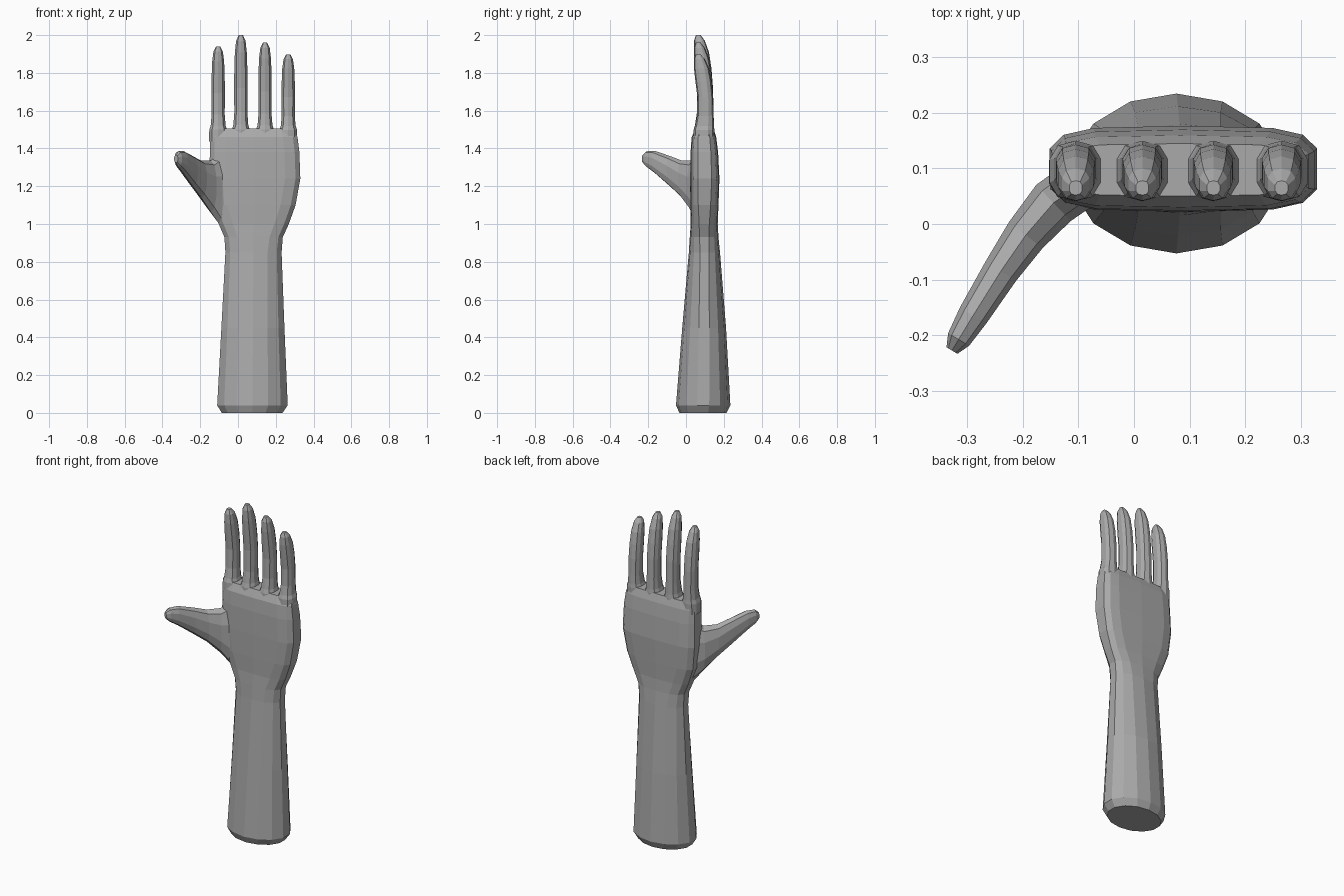
import bpy, bmesh, math
from mathutils import Vector

if "Cube" in bpy.data.objects:
    bpy.data.objects.remove(bpy.data.objects["Cube"])

skin = bpy.data.materials.new("plain grey")
skin.diffuse_color = (0.4, 0.4, 0.4, 1)
skin.use_nodes = True
skin.node_tree.nodes["Principled BSDF"].inputs["Base Color"].default_value = skin.diffuse_color


def loft(name, rings):
    """Skin a list of closed rings and cap both ends."""
    bm = bmesh.new()
    loops = [[bm.verts.new(p) for p in ring] for ring in rings]
    n = len(loops[0])
    for a, b in zip(loops, loops[1:]):
        for i in range(n):
            j = (i + 1) % n
            bm.faces.new((a[i], a[j], b[j], b[i]))
    bm.faces.new(loops[0][::-1])
    bm.faces.new(loops[-1])
    bmesh.ops.recalc_face_normals(bm, faces=bm.faces)
    mesh = bpy.data.meshes.new(name)
    bm.to_mesh(mesh)
    bm.free()
    mesh.materials.append(skin)
    obj = bpy.data.objects.new(name, mesh)
    bpy.context.collection.objects.link(obj)
    return obj


def oval(centre, u, v, n, power, start=math.pi / 2):
    """Superellipse ring spanned by half-axis vectors u and v."""
    ring = []
    for i in range(n):
        a = start + 2 * math.pi * i / n
        c, s = math.cos(a), math.sin(a)
        ring.append(Vector(centre)
                    + Vector(u) * math.copysign(abs(c) ** power, c)
                    + Vector(v) * math.copysign(abs(s) ** power, s))
    return ring


def box_ring(z, x0, x1, y0, y1, n, power, start=math.pi / 2):
    return oval(((x0 + x1) / 2, (y0 + y1) / 2, z), ((x1 - x0) / 2, 0, 0),
                (0, (y1 - y0) / 2, 0), n, power, start)


# Forearm, wrist and palm: z, x range, y range, squareness
body = [
    (0.00, -0.09, 0.24, -0.035, 0.215, 1.0),
    (0.04, -0.115, 0.268, -0.053, 0.235, 1.0),
    (0.45, -0.092, 0.25, -0.02, 0.212, 0.95),
    (0.85, -0.07, 0.234, 0.015, 0.18, 0.85),
    (0.93, -0.075, 0.24, 0.02, 0.172, 0.75),
    (1.00, -0.105, 0.272, 0.025, 0.168, 0.65),
    (1.10, -0.14, 0.308, 0.023, 0.172, 0.55),
    (1.24, -0.155, 0.333, 0.022, 0.177, 0.5),
    (1.38, -0.152, 0.328, 0.024, 0.17, 0.5),
    (1.46, -0.15, 0.318, 0.03, 0.16, 0.5),
    (1.505, -0.135, 0.30, 0.05, 0.145, 0.5),
]
hand = loft("hand", [box_ring(z, a, b, c, d, 14, p) for z, a, b, c, d, p in body])

# Fingers: height fraction, half width, y range
profile = [
    (-0.12, 0.050, 0.040, 0.148),
    (0.02, 0.049, 0.041, 0.150),
    (0.07, 0.041, 0.048, 0.148),
    (0.20, 0.036, 0.058, 0.146),
    (0.45, 0.037, 0.060, 0.143),
    (0.65, 0.036, 0.050, 0.135),
    (0.82, 0.033, 0.042, 0.122),
    (0.94, 0.026, 0.042, 0.100),
    (1.00, 0.012, 0.052, 0.078),
]
parts = []
for name, x, tip in (("index_finger", -0.105, 1.94), ("middle_finger", 0.015, 2.0),
                     ("ring_finger", 0.143, 1.96), ("little_finger", 0.266, 1.897)):
    rings = [box_ring(1.49 + t * (tip - 1.49), x - w, x + w, c, d, 10, 0.8)
             for t, w, c, d in profile]
    parts.append(loft(name, rings))

# Thumb: x, y, low z, high z, half thickness
path = [
    (-0.328, -0.228, 1.325, 1.365, 0.012),
    (-0.316, -0.208, 1.302, 1.385, 0.023),
    (-0.29, -0.165, 1.27, 1.387, 0.029),
    (-0.24, -0.085, 1.20, 1.36, 0.034),
    (-0.195, -0.02, 1.14, 1.335, 0.040),
    (-0.145, 0.038, 1.065, 1.335, 0.047),
    (-0.10, 0.07, 1.00, 1.37, 0.048),
    (-0.03, 0.09, 0.96, 1.40, 0.045),
]
rings = []
for i, (x, y, low, high, half) in enumerate(path):
    a, b = path[max(i - 1, 0)], path[min(i + 1, len(path) - 1)]
    side = Vector((a[1] - b[1], b[0] - a[0], 0)).normalized() * half
    rings.append(oval((x, y, (low + high) / 2), side, (0, 0, (high - low) / 2), 10, 0.85))
parts.append(loft("thumb", rings))

# Fuse everything into one skin
bpy.context.view_layer.objects.active = hand
for part in parts:
    mod = hand.modifiers.new("join", 'BOOLEAN')
    mod.operation = 'UNION'
    mod.solver = 'EXACT'
    mod.object = part
    bpy.ops.object.modifier_apply(modifier=mod.name)
    bpy.data.objects.remove(part)
